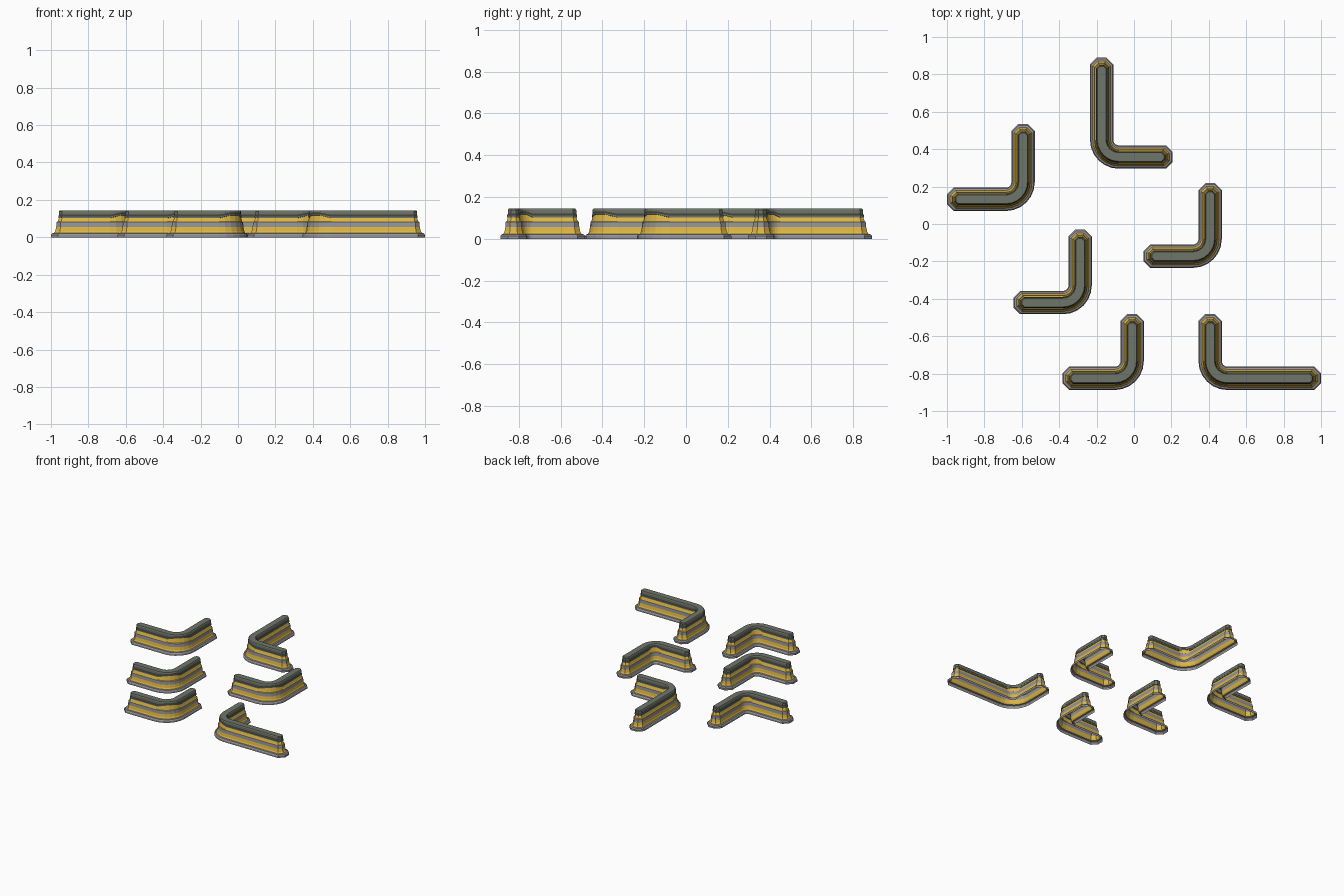
import bpy, bmesh
from math import pi, sin, cos

if "Cube" in bpy.data.objects:
    bpy.data.objects.remove(bpy.data.objects["Cube"])

H = 0.0625      # half width of the foot
R = 0.092       # bend radius of the centre line
SEG = 6         # segments in each bend


def material(name, rgb):
    m = bpy.data.materials.new(name)
    m.diffuse_color = (*rgb, 1)
    m.use_nodes = True
    m.node_tree.nodes["Principled BSDF"].inputs["Base Color"].default_value = m.diffuse_color
    return m


YELLOW = material("yellow", (0.72, 0.47, 0.06))
STEEL = material("steel", (0.30, 0.30, 0.32))
DARK = material("dark_cap", (0.16, 0.18, 0.145))


def outline(d, a, b):
    """L-shaped outline at half width d: (x, y, bend weight), anticlockwise."""
    k = 0.414 * d
    inset = H + 0.2 * (H - d)
    ex, ey = a - inset, b - inset

    def arc(rad):
        pts = []
        for i in range(SEG + 1):
            t = i / SEG
            ang = pi + t * pi / 2
            w = min(1, 3 * min(t, 1 - t))
            pts.append((R + rad * cos(ang), R + rad * sin(ang), w))
        return pts

    end_x = [(ex + k, -d, 0), (ex + d, -k, 0), (ex + d, k, 0), (ex + k, d, 0)]
    end_y = [(d, ey + k, 0), (k, ey + d, 0), (-k, ey + d, 0), (-d, ey + k, 0)]
    return arc(R + d) + end_x + arc(R - d)[::-1] + end_y


def loft(name, profile, mats, corner, side, a, b, top=False):
    """Stack outlines up a (half width, z, lift at bend) profile."""
    bm = bmesh.new()
    rings = []
    for d, z, lift in profile:
        pts = outline(d, a, b)
        if side < 0:
            pts.reverse()
        rings.append([bm.verts.new((corner[0] + side * x, corner[1] + y, z + lift * w))
                      for x, y, w in pts])
    n = len(rings[0])
    for j, (lo, hi) in enumerate(zip(rings, rings[1:])):
        for i in range(n):
            f = bm.faces.new((lo[i], lo[(i + 1) % n], hi[(i + 1) % n], hi[i]))
            f.material_index = j if len(mats) > 1 else 0
    if top:
        bm.faces.new(rings[-1])
    me = bpy.data.meshes.new(name)
    bm.to_mesh(me)
    bm.free()
    for m in mats:
        me.materials.append(m)
    bpy.context.collection.objects.link(bpy.data.objects.new(name, me))


# cross-section, foot to cap (open underneath)
FOOT = [(H, 0, 0), (H, 0.013, 0), (0.057, 0.021, 0), (0.048, 0.024, 0)]
BODY = [(0.048, 0.024, 0), (0.043, 0.034, 0), (0.039, 0.056, 0),
        (0.037, 0.081, 0), (0.033, 0.084, 0), (0.027, 0.102, 0.015)]
CAP = [(0.027, 0.102, 0.015), (0.030, 0.103, 0.015), (0.030, 0.114, 0.012),
       (0.027, 0.118, 0.011), (0.027, 0.138, 0), (0.023, 0.144, 0)]

# corner position, side of the horizontal arm, arm lengths to the tips
BARRIERS = [
    ((-0.593, 0.132), -1, 0.407, 0.402),
    ((-0.173, 0.358), 1, 0.380, 0.532),
    ((0.407, -0.172), -1, 0.357, 0.390),
    ((-0.288, -0.420), -1, 0.357, 0.390),
    ((-0.010, -0.825), -1, 0.373, 0.343),
    ((0.407, -0.825), 1, 0.593, 0.343),
]

for i, args in enumerate(BARRIERS, 1):
    loft(f"barrier_{i}_foot", FOOT, [STEEL], *args)
    loft(f"barrier_{i}_wall", BODY, [YELLOW, YELLOW, STEEL, YELLOW, YELLOW], *args)
    loft(f"barrier_{i}_cap", CAP, [DARK], *args, top=True)
